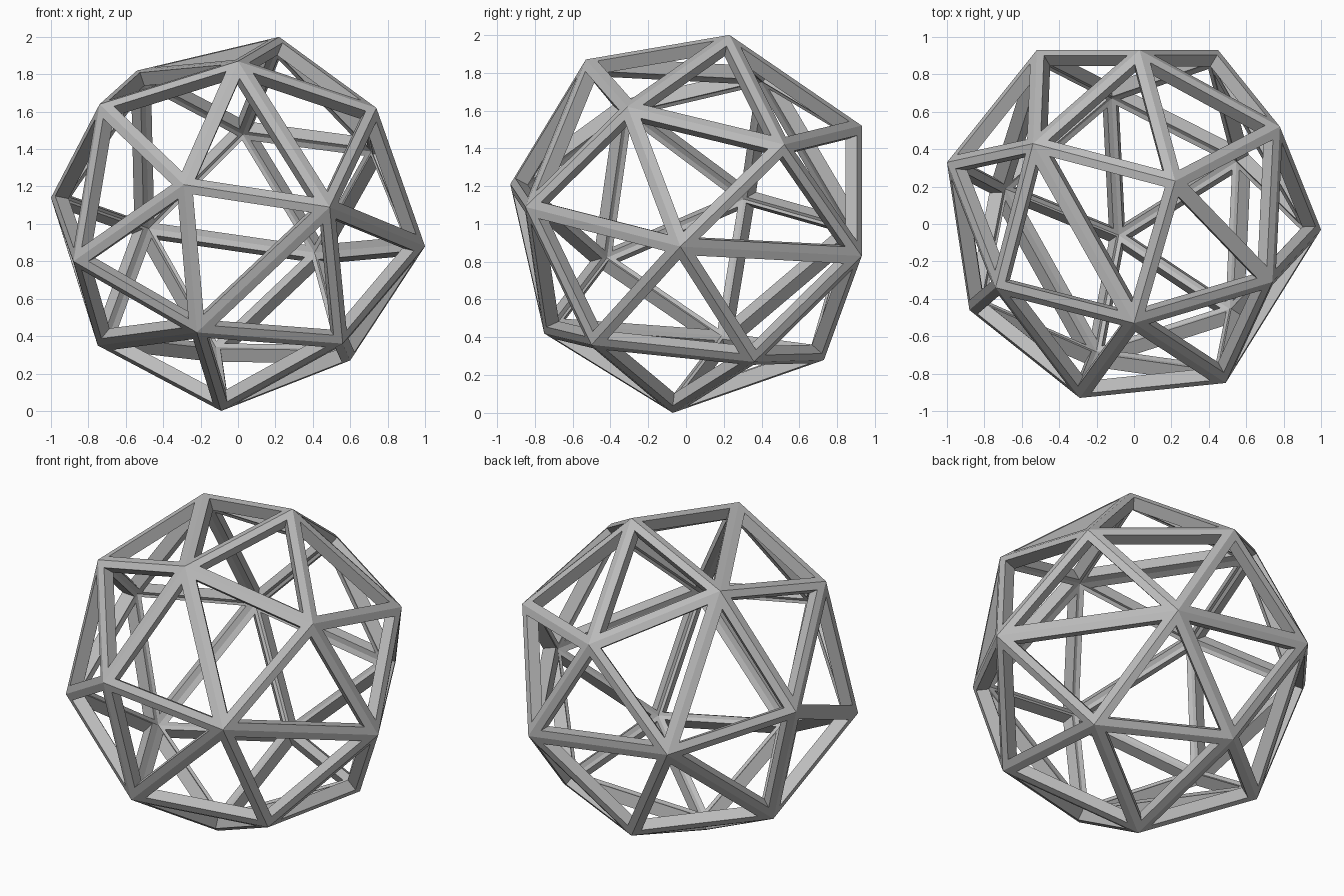
import bpy
import bmesh
from mathutils import Vector

default_cube = bpy.data.objects.get("Cube")
if default_cube:
    bpy.data.objects.remove(default_cube, do_unlink=True)

# Proportions of each strut
STRUT_HALF_WIDTH = 0.045
STRUT_DEPTH = 0.075

# Joints of the frame, spread over a sphere from top to bottom
JOINTS = [
    (.22, .23, 2), (0, -.53, 1.87), (-.54, .43, 1.82), (.74, -.31, 1.62),
    (-.74, -.34, 1.64), (.03, .93, 1.52), (.78, .52, 1.42),
    (-.29, -.93, 1.21), (-1, .33, 1.14), (.49, -.85, 1.09),
    (-.52, .93, .97), (1, -.03, .88), (.45, .93, .83), (-.88, -.46, .8),
    (-.22, -.75, .42), (.56, -.5, .36), (-.75, .2, .35), (.6, .36, .27),
    (-.13, .73, .28), (-.09, -.07, 0),
]


def make_material(name, value):
    """Plain matte grey."""
    material = bpy.data.materials.new(name)
    colour = (value, value, value, 1)
    material.use_nodes = True
    material.diffuse_color = colour
    for node in material.node_tree.nodes:
        if node.type == "BSDF_PRINCIPLED":
            node.inputs["Base Color"].default_value = colour
    return material


def make_frame(name, joints, material):
    """Triangulated shell around the joints, with every panel cut open."""
    bm = bmesh.new()
    for joint in joints:
        bm.verts.new(Vector(joint))
    bmesh.ops.convex_hull(bm, input=list(bm.verts))
    bmesh.ops.recalc_face_normals(bm, faces=list(bm.faces))

    # Inset every panel, then remove its middle to leave the struts
    panels = list(bm.faces)
    bmesh.ops.inset_individual(
        bm, faces=panels, thickness=STRUT_HALF_WIDTH, use_even_offset=True)
    bmesh.ops.delete(bm, geom=panels, context="FACES")

    mesh = bpy.data.meshes.new(name)
    bm.to_mesh(mesh)
    bm.free()
    mesh.materials.append(material)
    frame = bpy.data.objects.new(name, mesh)
    bpy.context.collection.objects.link(frame)

    # Thicken the struts inwards
    solidify = frame.modifiers.new("strut_depth", "SOLIDIFY")
    solidify.thickness = STRUT_DEPTH
    solidify.offset = -1
    solidify.use_even_offset = True
    return frame


make_frame("strut_sphere_frame", JOINTS, make_material("matte_grey", 0.5))
